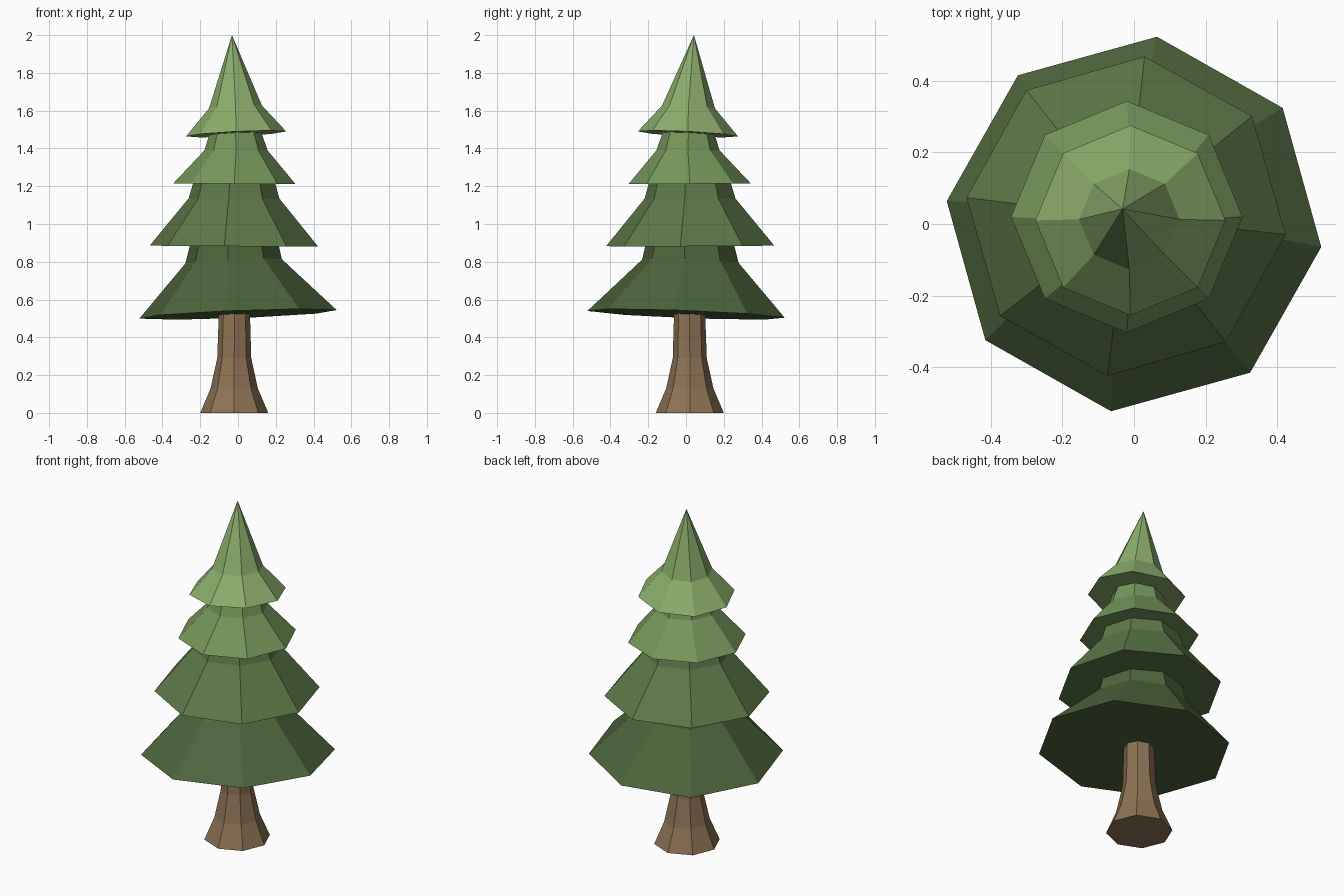
import bpy, bmesh
from math import cos, sin, pi, radians

if "Cube" in bpy.data.objects:
    bpy.data.objects.remove(bpy.data.objects["Cube"])


def material(name, rgb):
    m = bpy.data.materials.new(name)
    m.diffuse_color = (*rgb, 1)
    m.use_nodes = True
    m.node_tree.nodes["Principled BSDF"].inputs["Base Color"].default_value = m.diffuse_color
    return m


def octagon_loft(name, rings, rgb, turn=0, tilt=0, apex=None):
    """Stack octagons given as (z, radius, shift); shift moves toward -x, +y."""
    bm = bmesh.new()
    loops = []
    for z, r, s in rings:
        loop = []
        for i in range(8):
            a = radians(turn) + i * pi / 4
            dx, dy = r * cos(a), r * sin(a)
            loop.append(bm.verts.new((dx - s, dy + s, z + tilt * (dx - dy))))
        loops.append(loop)
    bm.faces.new(loops[0][::-1])
    for lo, hi in zip(loops, loops[1:]):
        for i in range(8):
            j = (i + 1) % 8
            bm.faces.new((lo[i], lo[j], hi[j], hi[i]))
    if apex:
        tip = bm.verts.new(apex)
        for i in range(8):
            bm.faces.new((loops[-1][i], loops[-1][(i + 1) % 8], tip))
    else:
        bm.faces.new(loops[-1])
    bmesh.ops.recalc_face_normals(bm, faces=bm.faces)
    mesh = bpy.data.meshes.new(name)
    bm.to_mesh(mesh)
    bm.free()
    mesh.materials.append(material(name + "_colour", rgb))
    ob = bpy.data.objects.new(name, mesh)
    bpy.context.collection.objects.link(ob)
    return ob


# Flared trunk
octagon_loft("trunk", [(0, .18, .02), (.13, .125, .02), (.29, .09, .02), (.54, .082, .019)],
             (.27, .17, .09))

# Foliage tiers, darkest at the bottom
octagon_loft("bottom_tier", [(.522, .526, 0), (.803, .257, .023), (.90, .234, .022)],
             (.075, .13, .045), turn=-7, tilt=.0386)
octagon_loft("lower_middle_tier", [(.884, .448, .022), (1.135, .242, .021), (1.235, .213, .02)],
             (.11, .19, .065), turn=-6.6, tilt=-.004)
octagon_loft("upper_middle_tier", [(1.214, .323, .02), (1.39, .167, .01), (1.495, .133, .013)],
             (.18, .31, .105), tilt=-.003)
octagon_loft("top_tier", [(1.477, .265, .01), (1.62, .14, .013)],
             (.26, .42, .15), tilt=.05, apex=(-.032, .042, 2))
